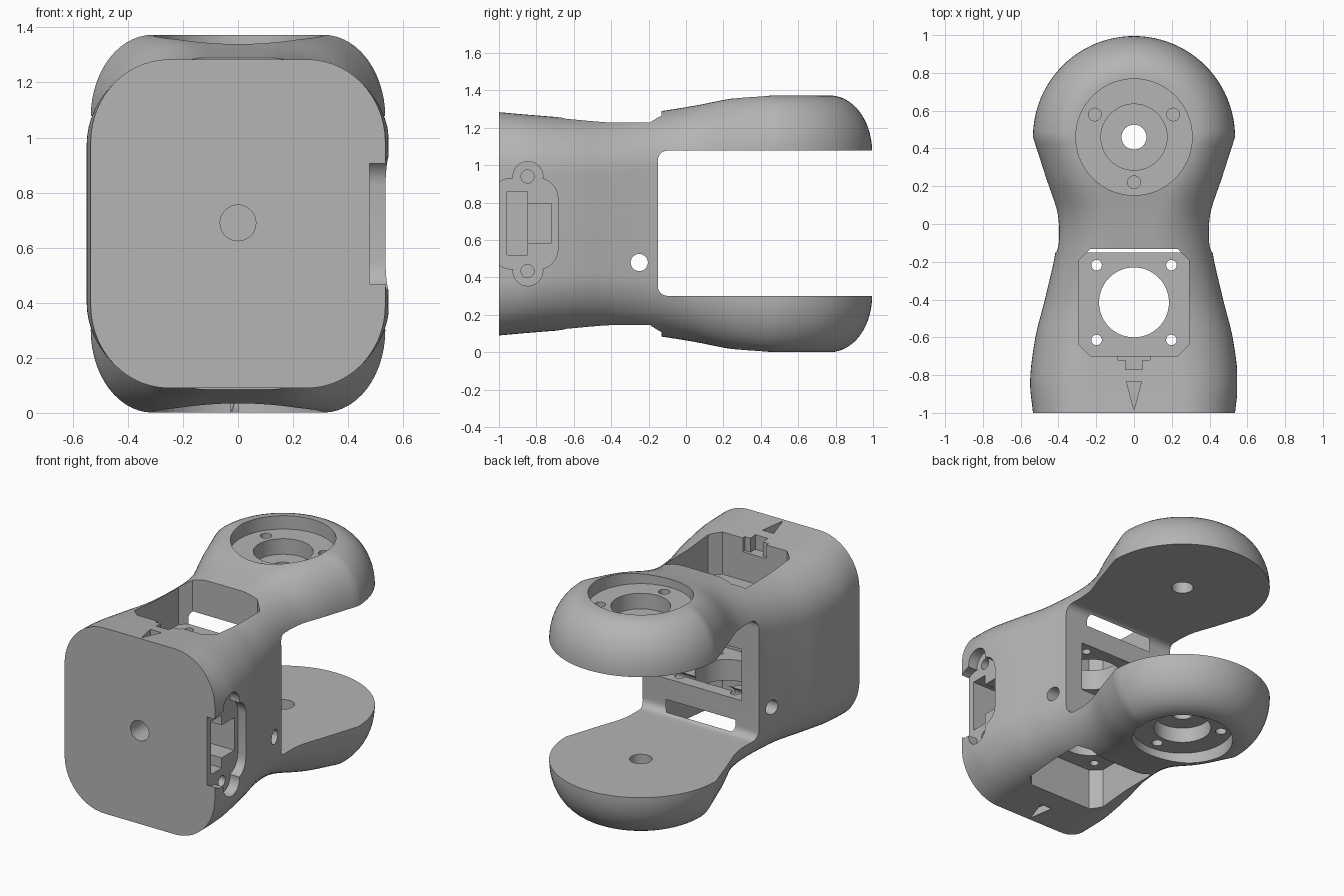
import bpy, bmesh, math
from mathutils import Vector

cube = bpy.data.objects.get("Cube")
if cube:
    bpy.data.objects.remove(cube, do_unlink=True)

MID = 0.687          # height of the symmetry plane
PIVOT = 0.46         # y of the round joint ends

grey = bpy.data.materials.new("plain grey")
grey.use_nodes = True
colour = (0.46, 0.46, 0.46, 1)
grey.diffuse_color = colour
grey.node_tree.nodes["Principled BSDF"].inputs["Base Color"].default_value = colour


def make_object(name, bm):
    bmesh.ops.recalc_face_normals(bm, faces=bm.faces)
    mesh = bpy.data.meshes.new(name)
    bm.to_mesh(mesh)
    bm.free()
    mesh.materials.append(grey)
    ob = bpy.data.objects.new(name, mesh)
    bpy.context.collection.objects.link(ob)
    return ob


# Body stations: y, half width, half height, half width of the flat top
stations = [(-1, .535, .597, .25), (-.83, .55, .582, .25), (-.6, .522, .566, .22),
            (-.4, .472, .567, .17), (-.13, .413, .603, .11), (.05, .408, .632, .13),
            (.25, .468, .67, .22), (PIVOT, .535, .686, .31)]


def catmull(a, b, c, d, t):
    # cubic interpolation with slopes fitted to uneven spacing
    span = c[0] - b[0]
    out = []
    for i in range(len(b)):
        m0 = (c[i] - a[i]) / (c[0] - a[0]) * span
        m1 = (d[i] - b[i]) / (d[0] - b[0]) * span
        out.append((2*t**3 - 3*t*t + 1) * b[i] + (t**3 - 2*t*t + t) * m0
                   + (3*t*t - 2*t**3) * c[i] + (t**3 - t*t) * m1)
    return out


def quarter(w, h, flat):
    # flat top, elliptical shoulder, straight side
    pts = [(flat * i / 5, h) for i in range(5)]
    for i in range(15):
        a = math.pi / 2 * i / 14
        pts.append((flat + (w - flat) * math.sin(a), h - .3 * (1 - math.cos(a))))
    return pts


def ring(w, h, flat):
    q = quarter(w, h, flat)
    right = q + [(x, -z) for x, z in reversed(q)]
    return right + [(-x, z) for x, z in reversed(right[1:-1])]


# Loft along y, then sweep the last section round the pivot
rows = []
for k in range(len(stations) - 1):
    four = [stations[min(max(k + j, 0), len(stations) - 1)] for j in (-1, 0, 1, 2)]
    for s in range(6):
        y, w, h, flat = catmull(*four, s / 6)
        rows.append([(x, y, z + MID) for x, z in ring(w, h, flat)])
end = ring(*stations[-1][1:])
for s in range(25):
    a = math.pi / 2 * s / 24
    rows.append([(x * math.cos(a), PIVOT + abs(x) * math.sin(a), z + MID) for x, z in end])

bm = bmesh.new()
grid = [[bm.verts.new(p) for p in row] for row in rows]
n = len(end)
for r0, r1 in zip(grid, grid[1:]):
    for i in range(n):
        j = (i + 1) % n
        bm.faces.new((r0[i], r0[j], r1[j], r1[i]))
bm.faces.new(grid[0])
bmesh.ops.remove_doubles(bm, verts=bm.verts, dist=1e-5)
bmesh.ops.dissolve_degenerate(bm, edges=bm.edges, dist=1e-5)
body = make_object("bracket_body", bm)

cutters = []


def prism(name, pts, axis, lo, hi):
    # extrude a flat outline along z, x or y
    place = {"z": lambda a, b, c: (a, b, c), "x": lambda a, b, c: (c, a, b),
             "y": lambda a, b, c: (a, c, b)}[axis]
    bm = bmesh.new()
    f = bm.faces.new([bm.verts.new(place(a, b, lo)) for a, b in pts])
    g = bmesh.ops.extrude_face_region(bm, geom=[f])["geom"]
    shift = Vector(place(0, 0, hi - lo))
    bmesh.ops.translate(bm, verts=[v for v in g if isinstance(v, bmesh.types.BMVert)], vec=shift)
    ob = make_object(name, bm)
    ob.hide_render = True
    cutters.append(ob)


def rect(a0, a1, b0, b1, r=0, seg=6):
    # rectangle with rounded corners, chamfered when seg is 1
    if not r:
        return [(a0, b0), (a1, b0), (a1, b1), (a0, b1)]
    pts = []
    for k, (ca, cb) in enumerate([(a1 - r, b1 - r), (a0 + r, b1 - r), (a0 + r, b0 + r), (a1 - r, b0 + r)]):
        for i in range(seg + 1):
            t = math.pi / 2 * (k + i / seg)
            pts.append((ca + r * math.cos(t), cb + r * math.sin(t)))
    return pts


def circle(a, b, r, seg=40):
    return [(a + r * math.cos(2 * math.pi * i / seg), b + r * math.sin(2 * math.pi * i / seg))
            for i in range(seg)]


def both_ends(name, pts, lo, hi):
    # vertical cut repeated above and below the symmetry plane
    prism(name, pts, "z", MID + lo, MID + hi)
    prism(name, pts, "z", MID - hi, MID - lo)


# Slot between the two arms
prism("arm_slot", rect(-.15, 1.2, .302, 1.078, .05), "x", -.8, .8)
# Motor bay with two mounting plates left standing
bay = rect(-.29, .29, -.70, -.132, .06, 1)
both_ends("bay_mouth", bay, .30, .9)
prism("bay_middle", rect(-.29, .29, -.70, -.1), "z", MID - .165, MID + .165)
prism("motor_bore", circle(0, -.415, .185, 56), "z", .3, 1.1)
for x in (-.198, .198):
    for y in (-.218, -.614):
        prism("plate_screw_hole", circle(x, y, .028, 20), "z", .3, 1.1)

# Round joint seats on the outside of each arm
both_ends("seat_recess", circle(0, PIVOT, .308, 72), .60, .9)
both_ends("seat_bore", circle(0, PIVOT, .175, 48), .50, .9)
both_ends("pivot_hole", circle(0, PIVOT, .066, 32), .2, .9)
for k in range(3):
    a = math.radians(30 + 120 * k)
    both_ends("seat_screw_hole", circle(.239 * math.cos(a), PIVOT + .239 * math.sin(a), .034, 20), .50, .8)

# Direction arrows and the wire notch
both_ends("arrow_mark", [(-.04, -.835), (.04, -.835), (0, -.985)], .54, .8)
prism("wire_notch", rect(-.045, .045, -.77, -.68), "z", 1.17, 1.5)
prism("wire_notch_mouth", rect(-.085, .085, -.72, -.68), "z", 1.17, 1.5)

# Connector pocket in the left side
prism("connector_recess", rect(-1.04, -.685, .445, .93, .105), "x", .478, .8)
for z in (.435, .94):
    prism("connector_lobe", circle(-.845, z, .08, 32), "x", .478, .8)
    prism("connector_screw_hole", circle(-.847, z, .035, 20), "x", .36, .8)
prism("connector_socket", rect(-.957, -.848, .52, .86), "x", .22, .8)
prism("plug_channel", rect(-.86, -.72, .585, .795), "x", .3, .8)

# Side holes and the blind hole in the front
prism("side_hole", circle(-.25, .48, .046, 28), "x", -.8, .8)
prism("front_hole", circle(0, .69, .065, 36), "y", -1.2, -.84)

# Carve the body, then drop the cutters
for c in cutters:
    m = body.modifiers.new(c.name, "BOOLEAN")
    m.operation = "DIFFERENCE"
    m.solver = "EXACT"
    m.object = c
graph = bpy.context.evaluated_depsgraph_get()
carved = bpy.data.meshes.new_from_object(body.evaluated_get(graph))
body.modifiers.clear()
body.data = carved
carved.materials.clear()
carved.materials.append(grey)
for c in cutters:
    bpy.data.objects.remove(c, do_unlink=True)

for ob in bpy.context.selected_objects:
    ob.select_set(False)
body.select_set(True)
bpy.context.view_layer.objects.active = body
bpy.ops.object.shade_smooth_by_angle(angle=math.radians(30))
